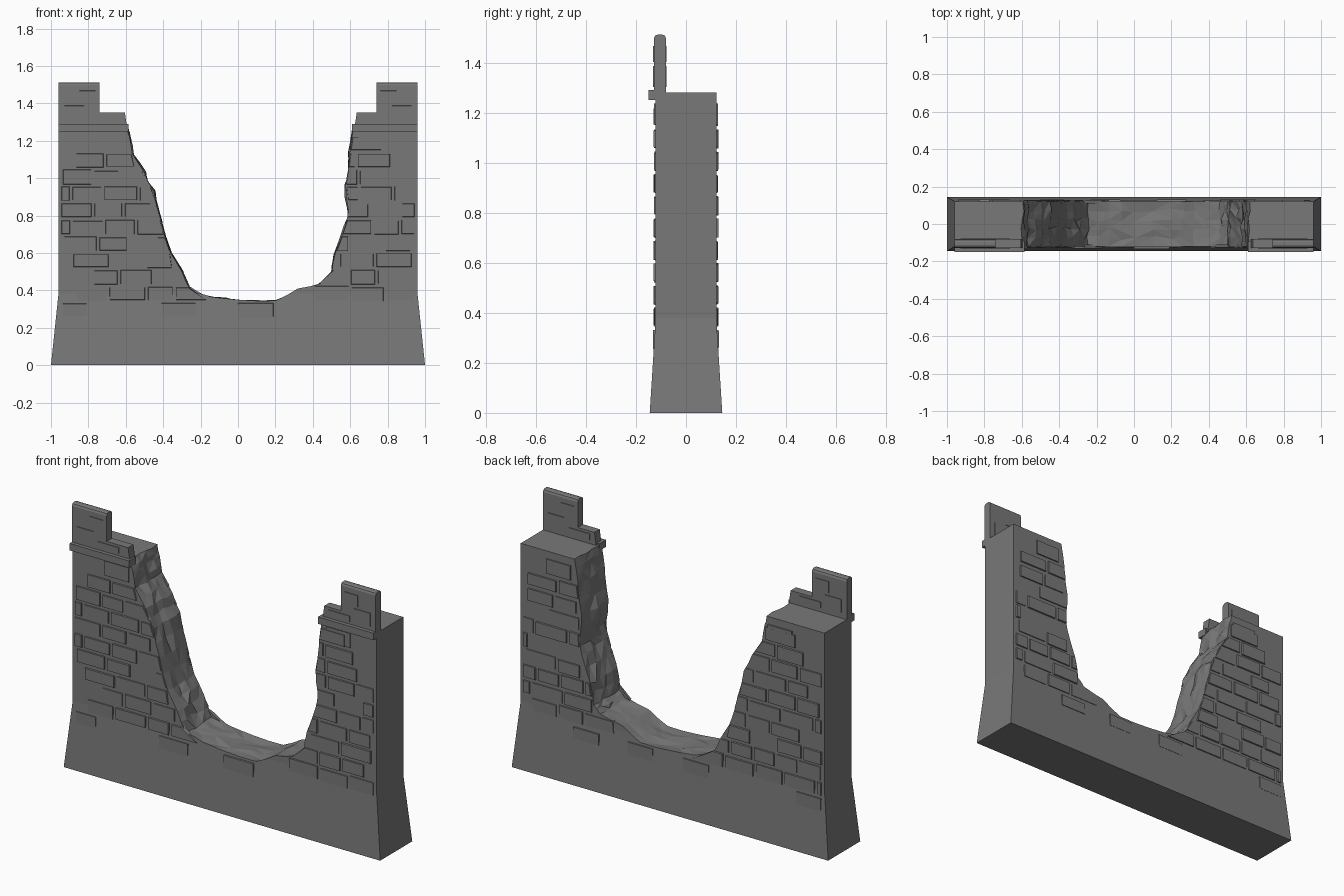
import bpy, bmesh, random

if "Cube" in bpy.data.objects:
    bpy.data.objects.remove(bpy.data.objects["Cube"])
random.seed(7)

stone = bpy.data.materials.new("dark_grey_stone")
stone.diffuse_color = (0.19, 0.19, 0.19, 1)
stone.use_nodes = True
stone.node_tree.nodes["Principled BSDF"].inputs["Base Color"].default_value = stone.diffuse_color

# Broken edge of the gap: (x, z) from the floor upward on each side
LEFT = [(0.0, 0.35), (-0.14, 0.365), (-0.245, 0.39), (-0.30, 0.50), (-0.36, 0.60), (-0.41, 0.77),
        (-0.45, 0.93), (-0.50, 1.03), (-0.565, 1.13), (-0.58, 1.22), (-0.595, 1.28)]
RIGHT = [(0.2, 0.345), (0.32, 0.41), (0.46, 0.44), (0.50, 0.48), (0.52, 0.60), (0.575, 0.75),
         (0.59, 0.83), (0.575, 0.97), (0.595, 1.10), (0.605, 1.20), (0.62, 1.28)]


def half(z):
    """Half thickness of the wall core, flared at the foot."""
    return 0.121 + 0.024 * max(0, 0.38 - z) / 0.38


def edge_x(pts, z):
    if z <= pts[0][1]:
        return pts[0][0]
    for (x0, z0), (x1, z1) in zip(pts, pts[1:]):
        if z <= z1:
            return x0 + (x1 - x0) * (z - z0) / (z1 - z0)
    return pts[-1][0]


def finish(bm, name):
    bmesh.ops.recalc_face_normals(bm, faces=bm.faces)
    me = bpy.data.meshes.new(name)
    bm.to_mesh(me)
    bm.free()
    me.materials.append(stone)
    ob = bpy.data.objects.new(name, me)
    bpy.context.collection.objects.link(ob)
    return ob


def prism(bm, quad, y0, y1, cham=0.0):
    """Block with an (x, z) quad section; the y1 face is shrunk by cham."""
    cx = sum(p[0] for p in quad) / 4
    cz = sum(p[1] for p in quad) / 4
    a = [bm.verts.new((x, y0, z)) for x, z in quad]
    b = [bm.verts.new((x - cham * (1 if x > cx else -1), y1, z - cham * (1 if z > cz else -1)))
         for x, z in quad]
    bm.faces.new(a)
    bm.faces.new(b)
    for i in range(4):
        j = (i + 1) % 4
        bm.faces.new((a[i], a[j], b[j], b[i]))


def rect(x0, x1, z0, z1):
    return [(x0, z0), (x1, z0), (x1, z1), (x0, z1)]


# Wall core with a rough broken surface across the gap
bm = bmesh.new()
coarse = LEFT[::-1] + RIGHT
gap = []
for (x0, z0), (x1, z1) in zip(coarse, coarse[1:]):
    gap += [(x0, z0), ((x0 + x1) / 2 + random.uniform(-.005, .005),
                       (z0 + z1) / 2 + random.uniform(-.004, .004))]
gap.append(coarse[-1])
outer = [(0.96, 1.28), (0.96, 0.38), (1.0, 0.0), (-1.0, 0.0), (-0.96, 0.38), (-0.96, 1.28)]
N = 5
rows = []
for j in range(N + 1):
    y = -1 + 2 * j / N
    r = []
    for i, (x, z) in enumerate(gap):
        end = i in (0, len(gap) - 1)
        k = 0.010 if 0 < j < N else 0.0
        dx = random.uniform(-k, k)
        dz = 0 if end else random.uniform(-k, k * 0.5)
        r.append(bm.verts.new((x + dx, y + random.uniform(-k, k) * 10, z + dz)))
    rows.append(r)
for r0, r1 in zip(rows, rows[1:]):
    for i in range(len(gap) - 1):
        q = (r0[i], r0[i + 1], r1[i + 1], r1[i])
        s = random.choice((0, 1))
        bm.faces.new((q[s], q[s + 1], q[s + 2]))
        bm.faces.new((q[s], q[s + 2], q[(s + 3) % 4]))
fo = [bm.verts.new((x, -1, z)) for x, z in outer]
bo = [bm.verts.new((x, 1, z)) for x, z in outer]
for i in range(len(outer) - 1):
    bm.faces.new((fo[i], fo[i + 1], bo[i + 1], bo[i]))
bm.faces.new([r[0] for r in rows] + [bo[-1], fo[-1]])
bm.faces.new([r[-1] for r in rows] + [bo[0], fo[0]])
bm.faces.new(rows[0] + fo)
bm.faces.new(rows[-1] + bo)
bm.normal_update()
bmesh.ops.triangulate(bm, faces=[f for f in bm.faces if len(f.verts) > 4])
bmesh.ops.bisect_plane(bm, geom=bm.verts[:] + bm.edges[:] + bm.faces[:],
                       plane_co=(0, 0, 0.38), plane_no=(0, 0, 1))
for v in bm.verts:
    v.co.y *= half(v.co.z)
finish(bm, "wall_core")


# Slightly raised stone blocks on both faces, trimmed along the broken edge
def brick_face(name, side):
    bm = bmesh.new()
    h = 0.089
    for r in range(11):
        z0 = 0.25 + r * h + 0.005
        z1 = z0 + h - 0.012
        x = -0.95 - (0.09 if r % 2 else 0) + random.uniform(-.02, .02)
        while x < 0.95:
            w = random.uniform(0.14, 0.21)
            a, b = max(x + 0.005, -0.945), min(x + w - 0.007, 0.945)
            x += w
            skip = 0.55 if r in (0, 10) else 0.04
            if max(abs(a), abs(b)) > 0.9:
                skip = max(skip, 0.4)
            if b - a < 0.03 or random.random() < skip:
                continue
            q = rect(a, b, z0 + random.uniform(-.004, .004), z1 + random.uniform(-.004, .004))
            if z1 > 0.345:
                if (a + b) / 2 < 0.1:
                    lim = [min(b, edge_x(LEFT, z) - 0.002) for z in (z0, z1)]
                    if min(lim) < a + 0.025:
                        continue
                    q[1], q[2] = (lim[0], q[1][1]), (lim[1], q[2][1])
                else:
                    lim = [max(a, edge_x(RIGHT, z) + 0.002) for z in (z0, z1)]
                    if max(lim) > b - 0.025:
                        continue
                    q[0], q[3] = (lim[0], q[0][1]), (lim[1], q[3][1])
            d = random.uniform(0.004, 0.009)
            prism(bm, q, side * 0.11, side * (half(z1) + d), 0.004)
    # larger block under the top of each tower
    for x0, x1 in ((-0.76, -0.60), (0.64, 0.80)):
        prism(bm, rect(x0, x1, 1.15, 1.24), side * 0.10, side * 0.127, 0.004)
    finish(bm, name)


brick_face("front_blocks", -1)
brick_face("back_blocks", 1)

# Ledge, low parapet and raised merlon on each tower
for tag, s, inner, low in (("left", -1, 0.585, 0.605), ("right", 1, 0.61, 0.635)):
    def xs(a, b):
        return (min(s * a, s * b), max(s * a, s * b))

    bm = bmesh.new()
    prism(bm, rect(*xs(inner, 0.96), 1.25, 1.29), -0.09, -0.149)
    finish(bm, tag + "_ledge")

    bm = bmesh.new()
    x0, x1 = xs(low, 0.75)
    q = rect(x0, x1, 1.27, 1.352)
    i = 1 if s < 0 else 0          # broken end leans outward at the foot
    q[i] = (q[i][0] - s * 0.012, 1.27)
    prism(bm, q, -0.08, -0.128)
    finish(bm, tag + "_low_parapet")

    bm = bmesh.new()
    prism(bm, rect(*xs(0.74, 0.96), 1.27, 1.512), -0.08, -0.128)
    top = [e for e in bm.edges if all(v.co.z > 1.5 for v in e.verts)
           and abs(e.verts[0].co.y - e.verts[1].co.y) < 1e-4]
    bmesh.ops.bevel(bm, geom=top, offset=0.015, segments=2, profile=0.5, affect='EDGES')
    finish(bm, tag + "_merlon")

    # shallow blocks on the merlon and parapet
    bm = bmesh.new()
    for a, b, z0, z1 in ((0.76, 0.85, 1.40, 1.47), (0.82, 0.93, 1.31, 1.39), (0.66, 0.80, 1.30, 1.34)):
        q = rect(*xs(a, b), z0, z1)
        prism(bm, q, -0.11, -0.131, 0.003)
        prism(bm, q, -0.10, -0.077, 0.003)
    finish(bm, tag + "_merlon_blocks")
